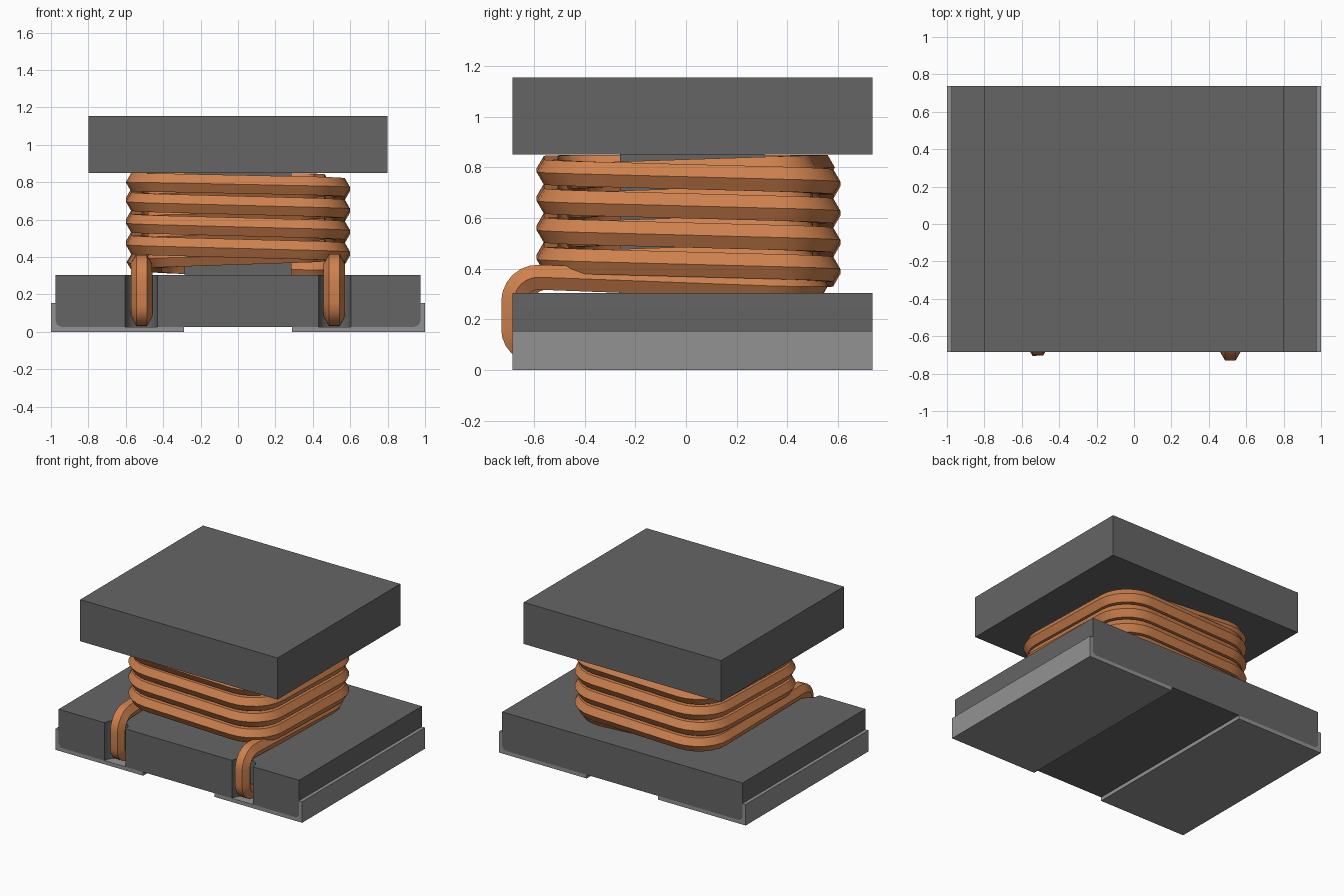
import bpy, bmesh, math
from mathutils import Vector

cube = bpy.data.objects.get("Cube")
if cube:
    bpy.data.objects.remove(cube, do_unlink=True)

FRONT, BACK = -0.685, 0.737


def material(name, rgb):
    mat = bpy.data.materials.new(name)
    mat.use_nodes = True
    color = (*rgb, 1.0)
    mat.diffuse_color = color
    mat.node_tree.nodes["Principled BSDF"].inputs["Base Color"].default_value = color
    return mat


ferrite = material("dark_grey_ferrite", (0.13, 0.13, 0.13))
metal = material("light_grey_metal", (0.29, 0.29, 0.29))
copper = material("copper", (0.62, 0.22, 0.075))


def finish(name, bm, mat):
    bmesh.ops.recalc_face_normals(bm, faces=bm.faces)
    mesh = bpy.data.meshes.new(name)
    bm.to_mesh(mesh)
    bm.free()
    obj = bpy.data.objects.new(name, mesh)
    bpy.context.collection.objects.link(obj)
    if mat:
        mesh.materials.append(mat)
    return obj


def prism(name, outline, y0, y1, mat):
    """Extrude an x-z outline along y."""
    bm = bmesh.new()
    face = bm.faces.new([bm.verts.new((x, y0, z)) for x, z in outline])
    new = bmesh.ops.extrude_face_region(bm, geom=[face])["geom"]
    verts = [v for v in new if isinstance(v, bmesh.types.BMVert)]
    bmesh.ops.translate(bm, verts=verts, vec=(0, y1 - y0, 0))
    return finish(name, bm, mat)


def block(name, half_x, y0, y1, z0, z1, mat):
    outline = [(-half_x, z0), (half_x, z0), (half_x, z1), (-half_x, z1)]
    return prism(name, outline, y0, y1, mat)


def smooth(obj):
    bpy.ops.object.select_all(action="DESELECT")
    obj.select_set(True)
    bpy.context.view_layer.objects.active = obj
    bpy.ops.object.shade_smooth_by_angle(angle=math.radians(30))


# Core: upper flange, centre post and base with rounded lower edges
block("top_flange", 0.8, FRONT, BACK, 0.85, 1.155, ferrite)
block("core_post", 0.287, -0.26, 0.31, 0.29, 0.86, ferrite)

EDGE, FLOOR, R = 0.975, 0.027, 0.035
arc = [(EDGE - R + R * math.sin(a), FLOOR + R - R * math.cos(a))
       for a in (math.pi / 2 * i / 5 for i in range(6))]
mirrored = [(-x, z) for x, z in reversed(arc)]
base = prism("base_flange", arc + [(EDGE, 0.305), (-EDGE, 0.305)] + mirrored,
             FRONT, BACK, ferrite)

# Half-round wire notches in the front of the base
for side, label in ((-1, "right"), (1, "left")):
    bm = bmesh.new()
    bmesh.ops.create_cone(bm, cap_ends=True, segments=16, radius1=0.086,
                          radius2=0.086, depth=1)
    bmesh.ops.translate(bm, verts=bm.verts, vec=(side * 0.517, FRONT, 0.2))
    cutter = finish(label + "_notch_cutter", bm, ferrite)
    cutter.hide_render = True
    cutter.hide_set(True)
    cutter.display_type = "WIRE"
    cut = base.modifiers.new(label + "_notch", "BOOLEAN")
    cut.operation = "DIFFERENCE"
    cut.solver = "EXACT"
    cut.object = cutter
    bpy.context.view_layer.objects.active = base
    bpy.ops.object.modifier_apply(modifier=cut.name)
    bpy.data.objects.remove(cutter, do_unlink=True)
smooth(base)

# L-shaped terminals wrapping under and up both sides
for side, label in ((-1, "right"), (1, "left")):
    outline = [(0.29, 0), (1, 0), (1, 0.155), (EDGE, 0.155)]
    outline += list(reversed(arc)) + [(0.29, FLOOR)]
    prism(label + "_terminal", [(side * x, z) for x, z in outline],
          FRONT, BACK, metal)


def rounded_path(corners, steps=6):
    """Replace each interior corner (point, radius) by a quarter arc."""
    pts = [corners[0][0]]
    for (p, _), (c, r), (n, _) in zip(corners, corners[1:], corners[2:]):
        a, b = (p - c).normalized(), (n - c).normalized()
        for i in range(steps + 1):
            t = math.pi / 2 * i / steps
            pts.append(c + a * r * (1 - math.sin(t)) + b * r * (1 - math.cos(t)))
    return pts + [corners[-1][0]]


def sweep(name, pts, radius, sides, mat):
    """Sweep a polygon along a path, keeping one corner pointing sideways."""
    bm = bmesh.new()
    rings, across = [], Vector((1, 0, 0))
    for i, p in enumerate(pts):
        before = (p - pts[i - 1]).normalized() if i else Vector()
        after = (pts[i + 1] - p).normalized() if i + 1 < len(pts) else Vector()
        tangent = (before + after).normalized()
        flat = tangent.cross(Vector((0, 0, 1)))
        if flat.length > 0.15:
            flat.normalize()
            across = flat if flat.dot(across) > 0 else -flat
        up = across.cross(tangent).normalized()
        angles = [math.tau * k / sides for k in range(sides)]
        rings.append([bm.verts.new(p + radius * (across * math.cos(a) + up * math.sin(a)))
                      for a in angles])
    for r0, r1 in zip(rings, rings[1:]):
        for k in range(sides):
            j = (k + 1) % sides
            bm.faces.new((r0[k], r0[j], r1[j], r1[k]))
    bm.faces.new(rings[0])
    bm.faces.new(rings[-1])
    return finish(name, bm, mat)


# Winding: front lead, inner layer rising, outer layer falling, front lead
TURN = [(-1, 1), (-1, -1), (1, -1), (1, 1)]
PITCH = 0.0288
wire = [(Vector((0.515, -0.58, 0.08)), 0),
        (Vector((0.515, -0.68, 0.08)), 0.08),
        (Vector((0.515, -0.68, 0.37)), 0.1),
        (Vector((0.515, 0.52, 0.325)), 0.2)]
for i in range(16):
    sx, sy = TURN[i % 4]
    wire.append((Vector((sx * 0.435, 0.01 + sy * 0.435, 0.365 + PITCH * i)), 0.12))
for i in range(17):
    sx, sy = TURN[i % 4]
    z = min(0.8, 0.835 - PITCH * i)
    wire.append((Vector((sx * 0.543, 0.01 + sy * 0.543, z)), 0.2))
wire += [(Vector((-0.515, -0.655, 0.365)), 0.1),
         (Vector((-0.515, -0.655, 0.08)), 0.06),
         (Vector((-0.515, -0.57, 0.08)), 0)]
smooth(sweep("copper_winding", rounded_path(wire), 0.057, 6, copper))
